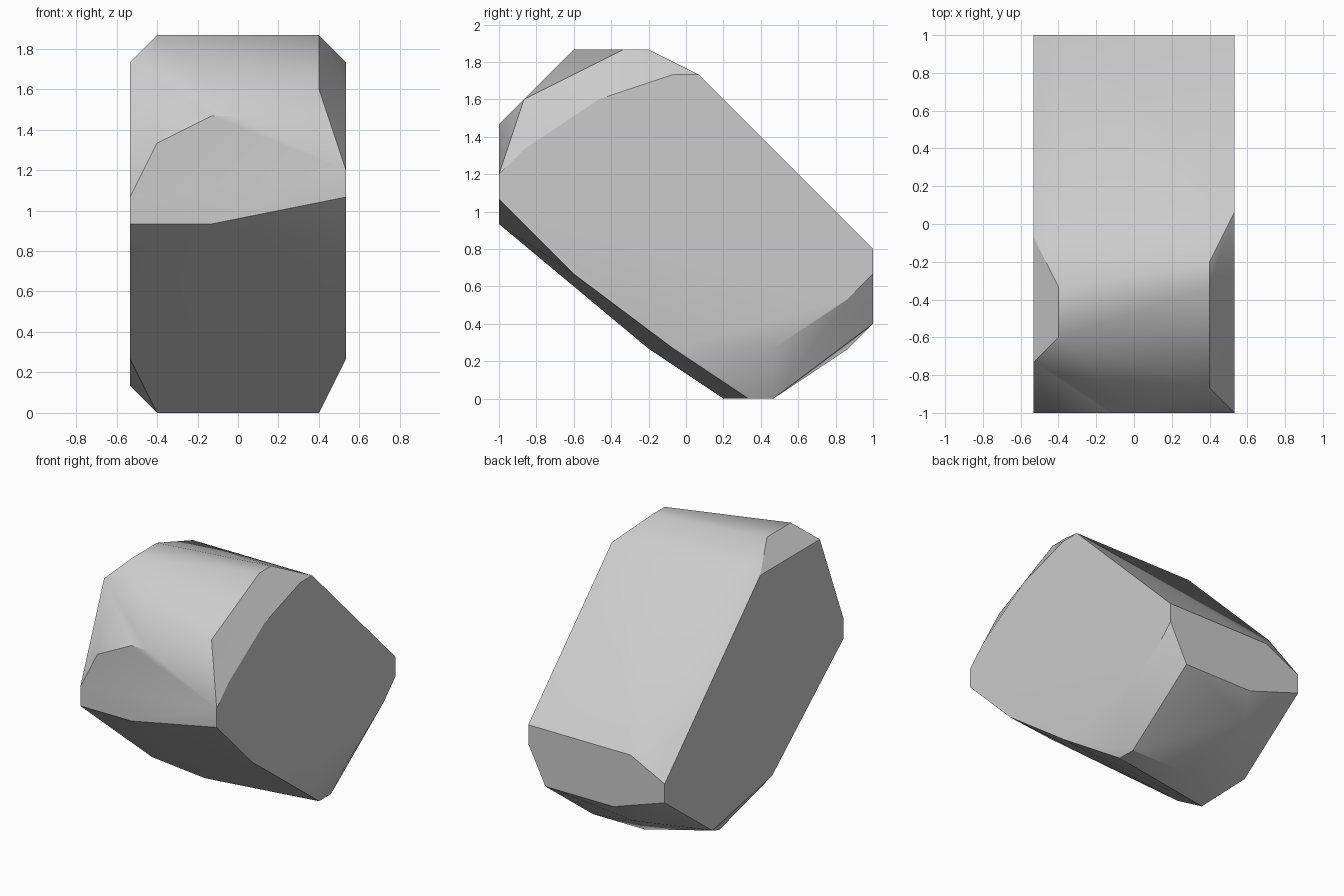
import bpy
import bmesh
import math

# Remove the default cube only
default_cube = bpy.data.objects.get("Cube")
if default_cube:
    bpy.data.objects.remove(default_cube, do_unlink=True)

UNIT = 1 / 15  # grid step used for every section

# Corner positions (y, z) on each cross-section, keyed by x
sections = {
    # flat side at +x
    8: [(-15, 16), (-15, 18), (-13, 20), (-7, 24), (-1, 26), (1, 26),
        (15, 12), (15, 10), (13, 8), (7, 4), (-1, 4), (-9, 10)],
    # chamfer line at +x
    6: [(-13, 24), (-5, 28), (-3, 28), (15, 6), (7, 0), (5, 0)],
    # nose, underside and tail corners
    0: [(-15, 22), (7, 0)],
    -2: [(-15, 14), (-15, 22), (15, 6)],
    -3: [(13, 4)],
    -4: [(15, 12)],
    # chamfer line at -x
    -6: [(-15, 20), (-9, 28), (-5, 28), (1, 26), (13, 14), (3, 0)],
    # flat side at -x
    -8: [(-15, 14), (-15, 16), (-11, 26), (-1, 26),
         (15, 10), (15, 8), (7, 2), (-3, 4)],
}


def make_material(name, color):
    mat = bpy.data.materials.new(name)
    mat.use_nodes = True
    mat.diffuse_color = color
    shader = next(n for n in mat.node_tree.nodes if n.type == "BSDF_PRINCIPLED")
    shader.inputs["Base Color"].default_value = color
    return mat


def make_boulder(name, material):
    """Wrap the section corners in a convex skin with flat facets."""
    bm = bmesh.new()
    for x, corners in sections.items():
        for y, z in corners:
            bm.verts.new((x * UNIT, y * UNIT, z * UNIT))
    hull = bmesh.ops.convex_hull(bm, input=bm.verts[:])
    loose = {g for g in hull["geom_interior"] + hull["geom_unused"]
             if isinstance(g, bmesh.types.BMVert)}
    bmesh.ops.delete(bm, geom=list(loose), context="VERTS")
    # merge coplanar triangles into clean facets
    bmesh.ops.dissolve_limit(bm, angle_limit=math.radians(1),
                             verts=bm.verts[:], edges=bm.edges[:])
    bmesh.ops.recalc_face_normals(bm, faces=bm.faces[:])
    mesh = bpy.data.meshes.new(name)
    bm.to_mesh(mesh)
    bm.free()
    mesh.materials.append(material)
    obj = bpy.data.objects.new(name, mesh)
    bpy.context.collection.objects.link(obj)
    return obj


stone = make_material("stone_grey", (0.6, 0.6, 0.6, 1))
boulder = make_boulder("boulder", stone)

# Soften shallow edges, keep the strong ones crisp
bpy.ops.object.select_all(action="DESELECT")
boulder.select_set(True)
bpy.context.view_layer.objects.active = boulder
bpy.ops.object.shade_smooth_by_angle(angle=math.radians(30))
